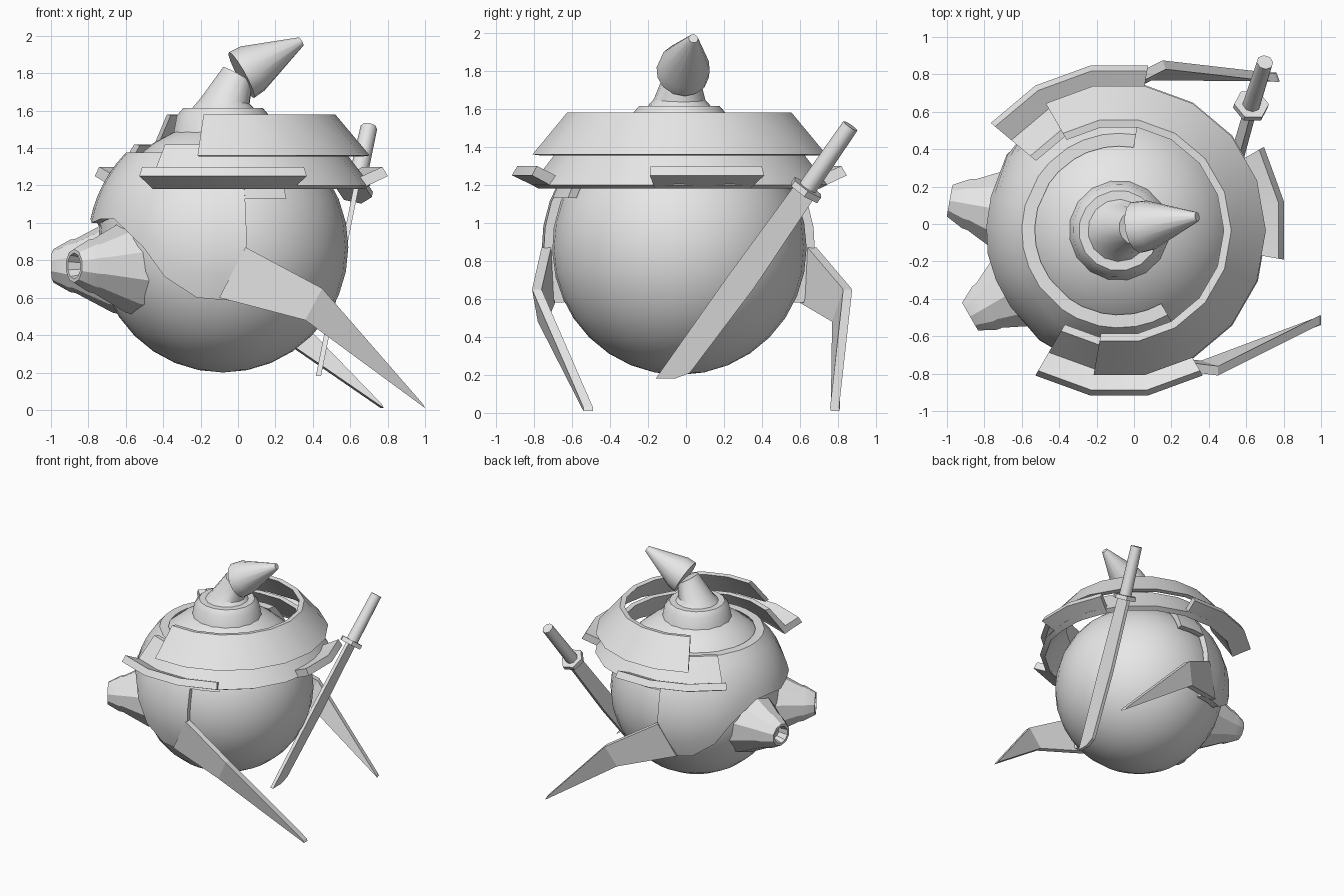
import bpy, bmesh, math
from mathutils import Matrix, Vector

if "Cube" in bpy.data.objects:
    bpy.data.objects.remove(bpy.data.objects["Cube"])

grey = bpy.data.materials.new("light_grey")
grey.diffuse_color = (0.8, 0.8, 0.8, 1)
grey.use_nodes = True
grey.node_tree.nodes["Principled BSDF"].inputs["Base Color"].default_value = grey.diffuse_color

# The body is symmetric about an axis turned 10 degrees around z
FRAME = Matrix.Translation((-0.08, -0.035, 0)) @ Matrix.Rotation(math.radians(10), 4, 'Z')
WORLD = Matrix.Identity(4)
CZ = 0.87


def finish(name, bm, matrix=FRAME, smooth=30):
    bm.transform(matrix)
    bmesh.ops.recalc_face_normals(bm, faces=bm.faces)
    mesh = bpy.data.meshes.new(name)
    bm.to_mesh(mesh)
    bm.free()
    mesh.materials.append(grey)
    ob = bpy.data.objects.new(name, mesh)
    bpy.context.collection.objects.link(ob)
    bpy.ops.object.select_all(action='DESELECT')
    ob.select_set(True)
    bpy.context.view_layer.objects.active = ob
    if smooth:
        bpy.ops.object.shade_smooth_by_angle(angle=math.radians(smooth))
    return ob


def loft(name, loops, matrix=FRAME, smooth=30):
    """Skin a row of closed loops and cap both ends."""
    bm = bmesh.new()
    rows = [[bm.verts.new(p) for p in loop] for loop in loops]
    n = len(rows[0])
    for a, b in zip(rows, rows[1:]):
        for i in range(n):
            j = (i + 1) % n
            bm.faces.new((a[i], a[j], b[j], b[i]))
    bm.faces.new(rows[0])
    bm.faces.new(rows[-1])
    return finish(name, bm, matrix, smooth)


def polar(angle, r, z):
    a = math.radians(angle)
    return (r * math.cos(a), r * math.sin(a), z)


def arc(name, profile, start, end):
    """Sweep an (r, z) profile around z in 20 degree steps."""
    steps = round((end - start) / 20)
    return loft(name, [[polar(start + 20 * i, r, z) for r, z in profile] for i in range(steps + 1)])


def tube(name, rings, sides, matrix=FRAME, smooth=30):
    """Rings of (centre, axis, radius) joined into a solid."""
    loops = []
    for c, axis, r in rings:
        q = Vector(axis).normalized()
        u = q.cross(Vector((0, 1, 0))).normalized()
        v = q.cross(u)
        loops.append([Vector(c) + r * (math.cos(t) * u + math.sin(t) * v)
                      for t in (2 * math.pi * i / sides for i in range(sides))])
    return loft(name, loops, matrix, smooth)


# Round body
bm = bmesh.new()
bmesh.ops.create_uvsphere(bm, u_segments=32, v_segments=16, radius=0.67,
                          matrix=Matrix.Translation((0, 0, CZ)))
finish("body", bm)

# Two overlapping hat bands, open at the left
arc("upper_band", [(0.60, 1.58), (0.785, 1.36), (0.745, 1.355), (0.56, 1.575)], -110, 110)
arc("lower_band", [(0.62, 1.42), (0.79, 1.20), (0.75, 1.18), (0.58, 1.415)], -130, 130)

# Flared brim pieces
brim = [(0.745, 1.18), (0.895, 1.25), (0.865, 1.30), (0.72, 1.235)]
for name, a, b in (("brim_right", -20, 20), ("brim_back", 70, 130), ("brim_front", -130, -70)):
    arc(name, brim, a, b)


# Curved armour shell around the left half of the body
def shell_column(angle, low, high=1.375, n=7):
    zs = [low + (high - low) * i / (n - 1) for i in range(n)]
    ring = lambda R, z: math.sqrt(R * R - (z - CZ) ** 2)
    return ([polar(angle, ring(0.725, z), z) for z in zs]
            + [polar(angle, ring(0.677, z), z) for z in reversed(zs)])


edge = [(0, 1.0), (12, 1.02), (25, 1.02), (44, 0.87), (54, 0.71), (68, 0.60), (78, 0.59), (90, 0.58)]
cols = [(180 - p, z) for p, z in reversed(edge)] + [(180 + p, z) for p, z in edge[1:]]
loft("armour_shell", [shell_column(a, z) for a, z in cols])
for side, a in (("back", 70), ("front", 270)):
    loft("shell_tab_" + side, [shell_column(a + d, 1.13) for d in (0, 10, 20)])

# Pointed legs: a thigh plate and a tapering spike, mirrored
outer = [(-0.1, -0.73, 0.60), (0.04, -0.76, 0.87), (0.45, -0.81, 0.65),
         (0.36, -0.78, 0.48), (1.0, -0.54, 0.01), (0.99, -0.54, 0.03)]
inv = FRAME.inverted()
for side, sign in (("front", 1), ("back", -1)):
    o = [inv @ Vector(p) for p in outer]
    i = [inv @ (Vector(p) + Vector((0, 0.05, 0))) for p in outer]
    for p in o + i:
        p.y *= sign
    loft("leg_" + side, [[o[a], o[b], i[b], i[a]] for a, b in ((0, 1), (3, 2), (4, 5))], smooth=0)

# Two thrusters with hollow mouths
for side, a in (("front", 200), ("back", 160)):
    axis = Vector(polar(a, 1, 0))
    prof = [(0.50, 0.27), (0.60, 0.25), (0.80, 0.145), (0.83, 0.14), (0.92, 0.09), (0.92, 0.07), (0.84, 0.055)]
    tube("thruster_" + side, [(axis * d + Vector((0, 0, 0.77)), axis, r) for d, r in prof], 10)

# Knob on top: collar, leaning neck and sideways cone
up = (0, 0, 1)
tube("collar", [((0, 0, 1.42), up, 0.28), ((0, 0, 1.575), up, 0.25), ((0, 0, 1.615), up, 0.215)], 16)
tube("neck", [((0.0, 0, 1.60), up, 0.18), ((0.01, 0, 1.65), (0.1, 0, 1), 0.135),
              ((0.08, 0, 1.79), (0.5, 0, 0.9), 0.09)], 14)
lean = Vector((0.33, 0, 0.18))
tube("cone_tip", [((0.10, 0, 1.79), lean, 0.14), ((0.16, 0, 1.825), lean, 0.135),
                  ((0.425, 0, 1.97), lean, 0.025)], 14)

# Sword leaning against the right side
blade = [(-0.16, 0.18), (-0.06, 0.18), (0.02, 0.21), (0.36, 0.66), (0.675, 1.13), (0.58, 1.21), (0.22, 0.72)]
loft("sword_blade", [[(0.43 + 0.2 * (z - 0.18) + dx, y, z) for y, z in blade]
                     for dx in (-0.014, 0.014)], WORLD, 0)
base, tip = Vector((0.625, 0.63, 1.17)), Vector((0.70, 0.865, 1.51))
d = (tip - base).normalized()
tube("sword_guard", [(base - d * 0.015, d, 0.095), (base + d * 0.02, d, 0.095)], 6, WORLD)
tube("sword_handle", [(base, d, 0.05), (tip, d, 0.045)], 8, WORLD, 50)
